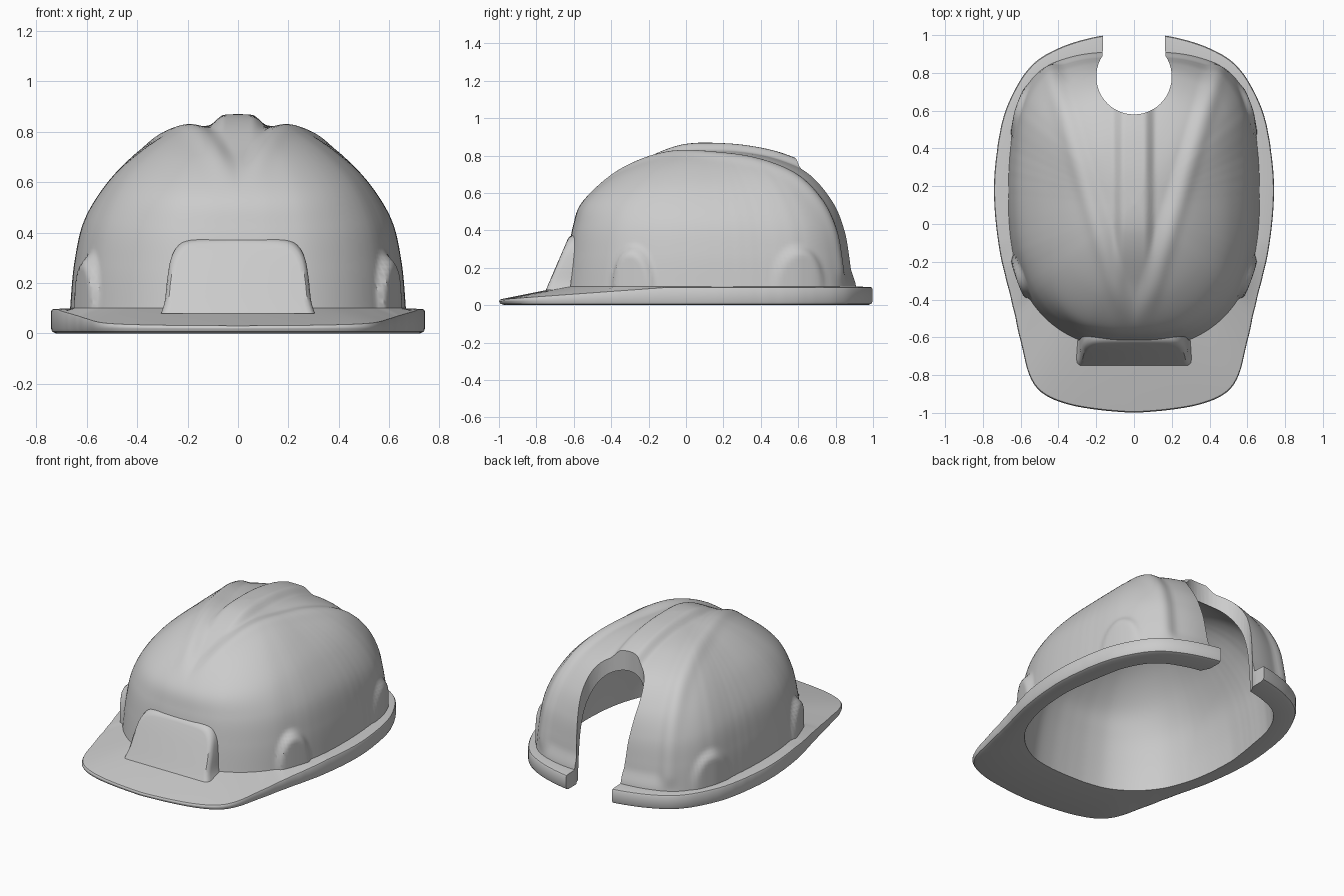
import bpy, bmesh
from math import sin, cos, pi, atan2, hypot, exp
from mathutils import Vector

if "Cube" in bpy.data.objects:
    bpy.data.objects.remove(bpy.data.objects["Cube"])

N, LV, LI = 260, 66, 40          # segments around, outer levels, inner levels
CY = 0.1                         # y of the polar centre


def smooth(a, b, v):
    t = min(max((v - a) / (b - a), 0), 1)
    return t * t * (3 - 2 * t)


def catmull(pts, t):
    """Point on a smooth curve through pts, t from 0 to 1."""
    n = len(pts) - 1
    i = min(int(t * n), n - 1)
    u = t * n - i
    a, b, c, d = (Vector(pts[min(max(k, 0), n)]) for k in (i - 1, i, i + 1, i + 2))
    return 0.5 * (2 * b + (c - a) * u + (2 * a - 5 * b + 4 * c - d) * u ** 2
                  + (3 * b - a - 3 * c + d) * u ** 3)


def radii(pts):
    """Radius of a half outline (back to front) at each of the N angles."""
    curve = [catmull(pts, k / 400) for k in range(401)]
    polar = [(atan2(abs(p.x), p.y - CY), hypot(p.x, p.y - CY)) for p in curve]
    out = []
    for k in range(N):
        th = 2 * pi * k / N
        th = min(th, 2 * pi - th)
        out.append(min(polar, key=lambda q: abs(q[0] - th))[1])
    return [(out[k - 1] + 2 * out[k] + out[(k + 1) % N]) / 4 for k in range(N)]


def make_object(name, bm):
    bmesh.ops.recalc_face_normals(bm, faces=bm.faces)
    me = bpy.data.meshes.new(name)
    bm.to_mesh(me)
    bm.free()
    ob = bpy.data.objects.new(name, me)
    bpy.context.collection.objects.link(ob)
    return ob


def activate(ob):
    bpy.ops.object.select_all(action='DESELECT')
    ob.select_set(True)
    bpy.context.view_layer.objects.active = ob


def bridge(bm, a, b):
    n = len(a)
    for k in range(n):
        bm.faces.new((a[k], a[(k + 1) % n], b[(k + 1) % n], b[k]))


# Plan outlines and dome profiles
dome_r = radii([(0, .92), (.31, .89), (.51, .8), (.62, .61), (.658, .35), (.665, .1), (.65, -.1),
                (.615, -.25), (.55, -.4), (.44, -.525), (.3, -.61), (.15, -.643), (0, -.65)])
brim_r = radii([(0, 1), (.18, .995), (.4, .93), (.56, .82), (.68, .6), (.73, .35), (.74, .12),
                (.71, -.15), (.65, -.4), (.6, -.62), (.55, -.81), (.48, -.9), (.35, -.955),
                (.18, -.985), (0, -1)])
FRONT = [(1, .1), (.975, .26), (.94, .42), (.875, .55), (.67, .69), (.42, .79), (.2, .84), (0, .85)]
SIDE = [(1, .1), (.975, .28), (.915, .45), (.775, .6), (.605, .71), (.4, .8), (.2, .84), (0, .85)]
BACK = [(1, .1), (.98, .25), (.95, .4), (.88, .555), (.73, .705), (.5, .795), (.25, .838), (0, .85)]


def profile(th, t):
    c = cos(th)
    wb, wf = max(c, 0) ** 2, max(-c, 0) ** 2
    return (catmull(BACK, t) * wb + catmull(FRONT, t) * wf
            + catmull(SIDE, t) * (1 - wb - wf))


def ribs(x, y, z):
    """Relief of the crown: middle rib, channel beside it, outer V ridge."""
    ax, edge = abs(x), .03 + .3 * (y + .57)
    v = smooth(-.57, -.3, y)
    channel = -.018 * (1 - smooth(edge - .08, edge - .01, ax))
    ridge = .01 * exp(-((ax - edge - .01) / .04) ** 2)
    middle = .038 * (1 - smooth(.05, .12, ax)) * smooth(-.4, .1, y)
    return ((channel + ridge) * v + middle) * smooth(.1, .2, z)


def outer_point(k, t):
    th = 2 * pi * k / N
    f, z = profile(th, t)
    y = CY + dome_r[k] * f * cos(th)
    # Slot housings low on both sides
    for yc, w, out in ((-.28, .12, 1.03), (.6, .15, 1.01)):
        if abs(sin(th)) > .45:
            d = hypot((y - yc) / w, (z - .1) / .23)
            f += (out - f) * (1 - smooth(.72, 1, d))
    r = dome_r[k] * f
    p = Vector((r * sin(th), CY + r * cos(th), z))
    return p + (p - Vector((0, CY, .25))).normalized() * ribs(*p)


# Shell: inside, brim and outside in one closed skin
bm = bmesh.new()
rings = []


def add_ring(fn):
    rings.append([bm.verts.new(fn(k)) for k in range(N)])


def inner_point(k, t):
    th = 2 * pi * k / N
    f, z = profile(th, t)
    # the wall thickens upward, and the opening is tighter at the two back corners
    tight = .05 * max(0, cos(2 * (min(th, 2 * pi - th) - .7))) * (cos(th) > 0)
    r = dome_r[k] * f * (.95 - tight * (1 - smooth(0, .45, t)) - .035 * smooth(0, .5, t))
    return (r * sin(th), CY + r * cos(th), (z - .1) / .75 * .765)


def brim_point(k, scale, top, dz):
    th = 2 * pi * k / N
    r = brim_r[k] * scale
    y = CY + r * cos(th)
    z = .097 - .065 * min(max((-.1 - y) / .9, 0), 1) if top else 0
    return (r * sin(th), y, z + dz)


for j in range(LI - 1, -1, -1):
    add_ring(lambda k: inner_point(k, j / LI))
for s, top, dz in ((.972, 0, 0), (.993, 0, .007), (1, 0, .02),
                   (1, 1, -.01), (.995, 1, -.002), (.985, 1, 0)):
    add_ring(lambda k: brim_point(k, s, top, dz))
for j in range(LV):
    add_ring(lambda k: outer_point(k, j / LV))
for a, b in zip(rings, rings[1:]):
    bridge(bm, a, b)
for ring, z in ((rings[0], .765), (rings[-1], .87)):
    pole = bm.verts.new((0, CY, z))
    for k in range(N):
        bm.faces.new((ring[k], ring[(k + 1) % N], pole))
shell = make_object("helmet_shell", bm)

# Keyhole notch through the back
bm = bmesh.new()
arc = [(.2 * sin(a), .78 + .2 * cos(a)) for a in [.6 + (2 * pi - 1.2) * i / 40 for i in range(41)]]
plan = [(.165, 1.2), (.165, .93)] + arc[3:-3] + [(-.165, .93), (-.165, 1.2)]
lo = [bm.verts.new((x, y, -.2)) for x, y in plan]
hi = [bm.verts.new((x, y, 1.2)) for x, y in plan]
bridge(bm, lo, hi)
bm.faces.new(lo)
bm.faces.new(hi)
cutter = make_object("notch_cutter", bm)
cutter.hide_render = True
mod = shell.modifiers.new("notch", 'BOOLEAN')
mod.operation, mod.solver, mod.object = 'DIFFERENCE', 'EXACT', cutter
activate(shell)
bpy.ops.object.modifier_apply(modifier=mod.name)
bpy.data.objects.remove(cutter)

# Front lamp plate: rounded, leaning back flush into the dome
half = [(.305, .08), (.29, .13), (.28, .22), (.265, .3), (.235, .35), (.19, .372), (.1, .378), (0, .38)]
right = [catmull(half, i / 28) for i in range(29)]
outline = [(p.x, p.y) for p in right] + [(-p.x, p.y) for p in right[-2::-1]]
bm = bmesh.new()
loops = []
for scale, lift in ((1, None), (1, .035), (.985, .015), (.95, .003), (.9, 0)):
    loop = []
    for x, z in outline:
        zz = .08 + (z - .08) * scale
        front = -.75 + .43 * (zz - .08)
        back = -.62 + .12 * (zz - .08)
        y = back if lift is None else min(front + lift, back - .002)
        loop.append(bm.verts.new((x * scale, y, zz)))
    loops.append(loop)
for a, b in zip(loops, loops[1:]):
    bridge(bm, a, b)
# front and back faces as strips between the mirrored sides
n = len(outline)
for lp in (loops[0], loops[-1]):
    for i in range(n // 2):
        quad = [lp[i], lp[i + 1], lp[n - 2 - i], lp[n - 1 - i]]
        bm.faces.new(list(dict.fromkeys(quad)))
plate = make_object("front_plate", bm)

for ob in (shell, plate):
    activate(ob)
    bpy.ops.object.shade_smooth_by_angle(angle=.6)
